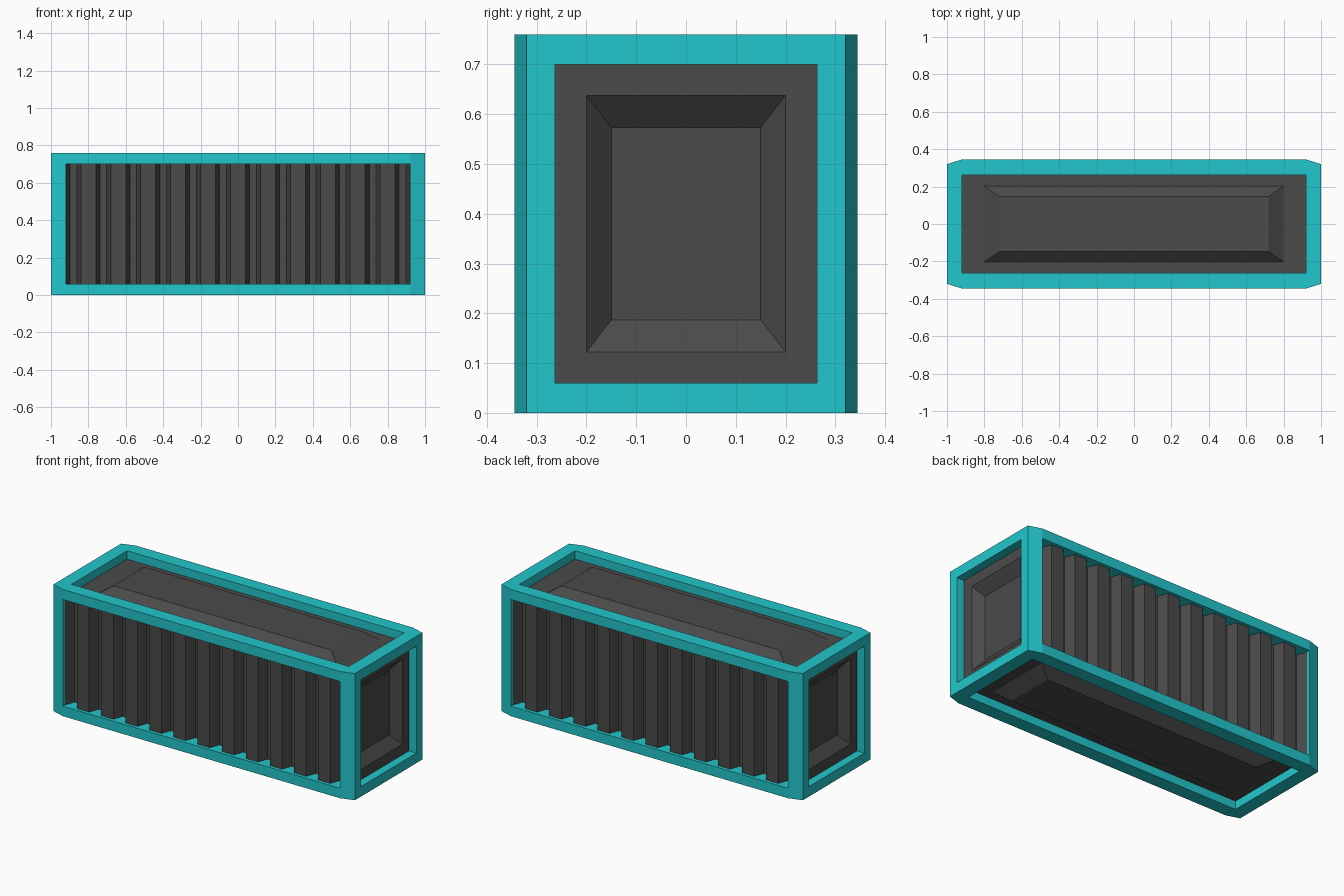
import bpy, bmesh
from mathutils import Matrix, Vector

if "Cube" in bpy.data.objects:
    bpy.data.objects.remove(bpy.data.objects["Cube"])

H = 0.76           # overall height
MID = H / 2


def material(name, rgb):
    m = bpy.data.materials.new(name)
    m.diffuse_color = (*rgb, 1)
    m.use_nodes = True
    m.node_tree.nodes["Principled BSDF"].inputs["Base Color"].default_value = m.diffuse_color
    return m


teal = material("teal paint", (0.016, 0.565, 0.604))
grey = material("dark grey metal", (0.069, 0.069, 0.069))


def make_object(name, bm, mat):
    me = bpy.data.meshes.new(name)
    bm.to_mesh(me)
    bm.free()
    me.materials.append(mat)
    ob = bpy.data.objects.new(name, me)
    bpy.context.collection.objects.link(ob)
    return ob


def box(name, size):
    bm = bmesh.new()
    bmesh.ops.create_cube(bm, size=1, matrix=Matrix.Translation((0, 0, MID)) @ Matrix.Diagonal((*size, 1)))
    return make_object(name, bm, teal)


# Frame: prism with clipped corners, opened along all three axes
outline = [(-1, -.32), (-.92, -.345), (.92, -.345), (1, -.32),
           (1, .32), (.92, .345), (-.92, .345), (-1, .32)]
bm = bmesh.new()
base = bm.faces.new([bm.verts.new((x, y, 0)) for x, y in outline])
ext = bmesh.ops.extrude_face_region(bm, geom=[base])
bmesh.ops.translate(bm, vec=(0, 0, H), verts=[v for v in ext["geom"] if isinstance(v, bmesh.types.BMVert)])
bmesh.ops.recalc_face_normals(bm, faces=bm.faces)
frame = make_object("frame", bm, teal)

cutters = [box("cutter_ends", (2.4, .526, .64)),
           box("cutter_sides", (1.84, 1.0, .64)),
           box("cutter_top_bottom", (1.84, .526, 1.2))]
for c in cutters:
    mod = frame.modifiers.new(c.name, 'BOOLEAN')
    mod.operation = 'DIFFERENCE'
    mod.solver = 'EXACT'
    mod.object = c
    c.hide_render = True
dg = bpy.context.evaluated_depsgraph_get()
opened = bpy.data.meshes.new_from_object(frame.evaluated_get(dg))
frame.modifiers.clear()
frame.data = opened
for c in cutters:
    bpy.data.objects.remove(c)


# Pressed panel: flat border, sloped band, flat centre; u, v, n are axes
def pressed_panel(name, origin, u, v, sizes, heights):
    u, v, origin = Vector(u), Vector(v), Vector(origin)
    n = u.cross(v)
    bm = bmesh.new()
    rings = [[bm.verts.new(origin + u * a * sx + v * b * sy + n * h)
              for sx, sy in ((-1, -1), (1, -1), (1, 1), (-1, 1))]
             for (a, b), h in zip(sizes, heights)]
    for r0, r1 in zip(rings, rings[1:]):
        for i in range(4):
            j = (i + 1) % 4
            bm.faces.new((r0[i], r0[j], r1[j], r1[i]))
    bm.faces.new(rings[-1])
    return make_object(name, bm, grey)


# Roof and floor bulge outward to the frame's level
lid = [(.92, .263), (.80, .203), (.72, .147)]
pressed_panel("roof_panel", (0, 0, .71), (1, 0, 0), (0, 1, 0), lid, (0, 0, .05))
pressed_panel("floor_panel", (0, 0, .05), (1, 0, 0), (0, -1, 0), lid, (0, 0, .05))

# End panels are dished inward
end = [(.263, .32), (.20, .258), (.15, .193)]
pressed_panel("right_end_panel", (.95, 0, MID), (0, 1, 0), (0, 0, 1), end, (0, 0, -.05))
pressed_panel("left_end_panel", (-.95, 0, MID), (0, -1, 0), (0, 0, 1), end, (0, 0, -.05))


# Corrugated side walls: twelve grooves across the opening
def side_wall(name, s):
    pts = [(-.92, .325)]
    for i in range(12):
        x = -.92 + .16 * i
        pts += [(x + .022, .265), (x + .058, .265), (x + .08, .325)]
        if i < 11:
            pts.append((x + .16, .325))
    bm = bmesh.new()
    cols = [[bm.verts.new((x, s * y, z)) for z in (.06, .70)] for x, y in pts]
    for a, b in zip(cols, cols[1:]):
        f = (a[0], b[0], b[1], a[1])
        bm.faces.new(f if s < 0 else f[::-1])
    return make_object(name, bm, grey)


side_wall("front_wall", -1)
side_wall("back_wall", 1)
